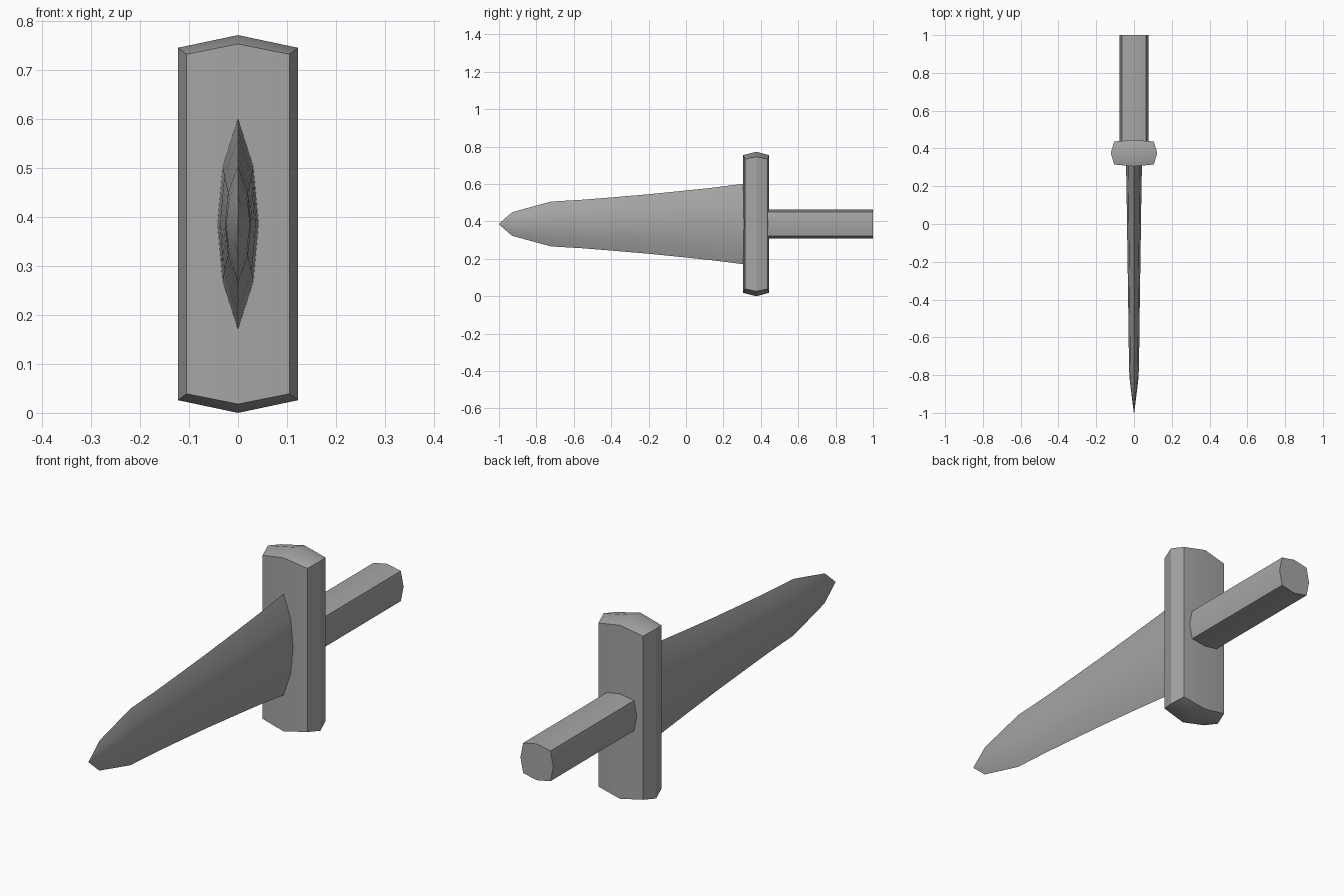
import bpy, bmesh, math

cube = bpy.data.objects.get("Cube")
if cube:
    bpy.data.objects.remove(cube, do_unlink=True)

ZC = 0.386  # height of the dagger's long axis

grey = bpy.data.materials.new("plain grey")
grey.use_nodes = True
grey.diffuse_color = (0.38, 0.38, 0.38, 1)
grey.node_tree.nodes["Principled BSDF"].inputs["Base Color"].default_value = (0.38, 0.38, 0.38, 1)


def loft(name, sections, angle=30):
    """Skin rings of points lying along y and close both ends with a fan."""
    bm = bmesh.new()
    rings = [[bm.verts.new(p) for p in ring] for ring, _, _ in [(s, 0, 0) for s in sections]]
    n = len(rings[0])
    for a, b in zip(rings, rings[1:]):
        for i in range(n):
            j = (i + 1) % n
            bm.faces.new((a[i], a[j], b[j], b[i]))
    for end in (rings[0], rings[-1]):
        bm.faces.new(end)
    bmesh.ops.remove_doubles(bm, verts=bm.verts, dist=1e-5)
    bmesh.ops.recalc_face_normals(bm, faces=bm.faces)
    me = bpy.data.meshes.new(name)
    bm.to_mesh(me)
    bm.free()
    me.materials.append(grey)
    ob = bpy.data.objects.new(name, me)
    bpy.context.collection.objects.link(ob)
    bpy.ops.object.select_all(action='DESELECT')
    ob.select_set(True)
    bpy.context.view_layer.objects.active = ob
    bpy.ops.object.shade_smooth_by_angle(angle=math.radians(angle))
    return ob


# Blade: lens-shaped sections as (y, half width, half height)
PROFILE = [(0.36, 0.043, 0.222), (0.305, 0.042, 0.215), (0.15, 0.039, 0.195),
           (0.0, 0.037, 0.179), (-0.2, 0.034, 0.159), (-0.4, 0.031, 0.142),
           (-0.55, 0.029, 0.130), (-0.72, 0.027, 0.120), (-0.81, 0.0245, 0.096),
           (-0.93, 0.010, 0.063), (-1.0, 0.001, 0.002)]
LENS = [(0, 1), (0.75, 0.54), (1, 0), (0.75, -0.54),
        (0, -1), (-0.75, -0.54), (-1, 0), (-0.75, 0.54)]
loft("blade", [[(u * w, y, ZC + v * h) for u, v in LENS] for y, w, h in PROFILE])

# Handle: square bar with slightly bulged sides
C, M = 0.064, 0.077
BAR = [(-C, -C), (0, -M), (C, -C), (M, 0), (C, C), (0, M), (-C, C), (-M, 0)]
loft("handle", [[(x, y, ZC + z) for x, z in BAR] for y in (0.40, 1.0)])


# Guard: tall block whose faces all swell gently towards their middles
def guard_ring(y, bulge, x, corner, peak):
    return [(-x, y, ZC - corner), (0, y + bulge, ZC - peak), (x, y, ZC - corner),
            (x, y, ZC + corner), (0, y + bulge, ZC + peak), (-x, y, ZC + corner)]


guard = loft("guard", [guard_ring(0.315, -0.010, 0.105, 0.347, 0.368),
                       guard_ring(0.376, 0.0, 0.123, 0.360, 0.386),
                       guard_ring(0.437, 0.007, 0.105, 0.347, 0.368)])
# Crease the front and back faces down the middle
bm = bmesh.new()
bm.from_mesh(guard.data)
for f in [f for f in bm.faces if len(f.verts) == 6]:
    mid = [v for v in f.verts if abs(v.co.x) < 1e-4]
    bmesh.ops.connect_verts(bm, verts=mid)
bm.to_mesh(guard.data)
bm.free()
